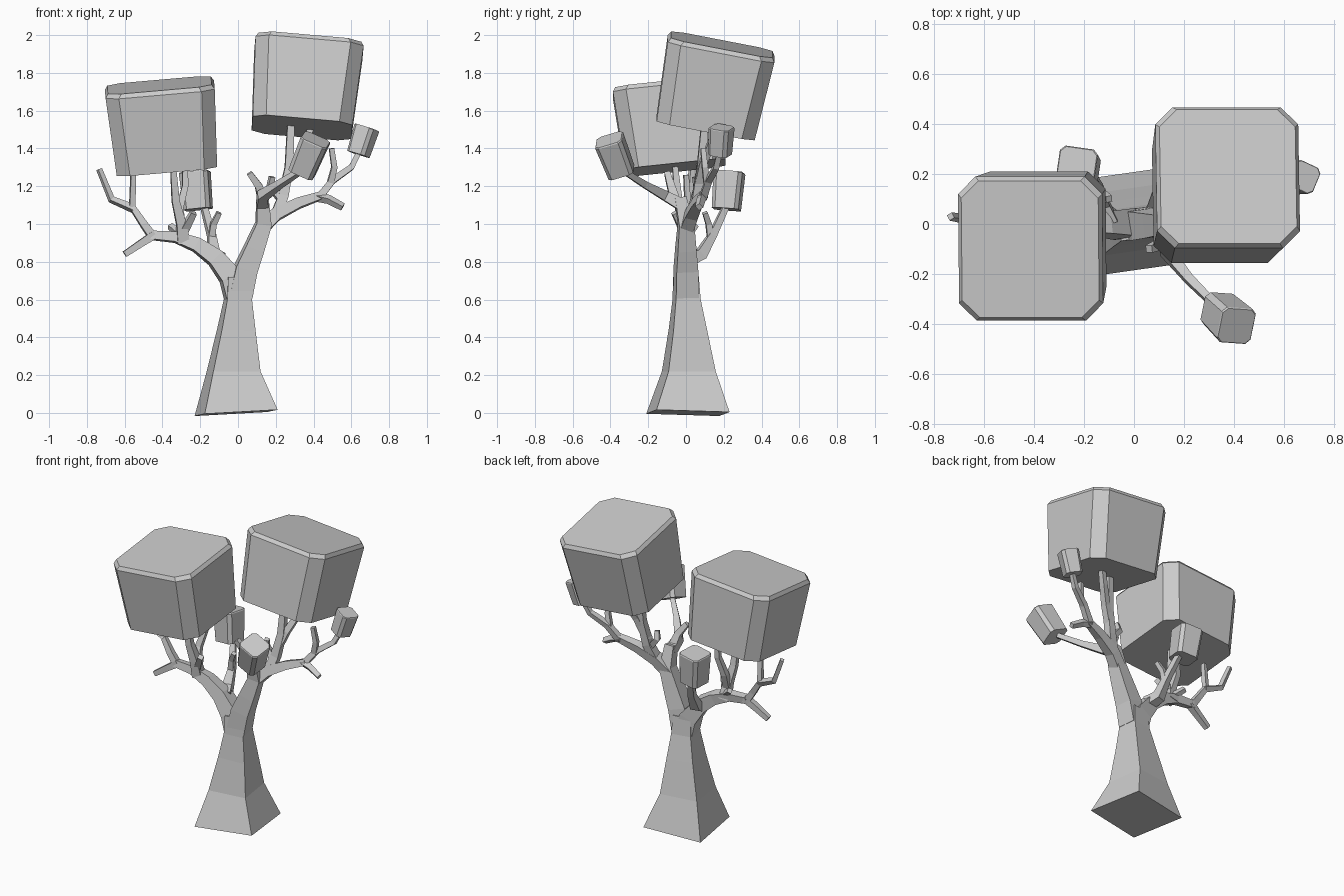
import bpy
import bmesh
from math import radians, cos, sin
from mathutils import Vector, Euler

default_cube = bpy.data.objects.get("Cube")
if default_cube:
    bpy.data.objects.remove(default_cube, do_unlink=True)

# One plain grey for the whole tree
GREY = (0.6, 0.6, 0.6, 1)
grey = bpy.data.materials.new("plain_grey")
grey.use_nodes = True
grey.diffuse_color = GREY
grey.node_tree.nodes["Principled BSDF"].inputs["Base Color"].default_value = GREY

TWIST = radians(8)


def skin_rings(name, rings):
    """Bridge equal-sized rings of points into a closed flat-shaded solid."""
    bm = bmesh.new()
    loops = [[bm.verts.new(point) for point in ring] for ring in rings]
    count = len(loops[0])
    for lower, upper in zip(loops, loops[1:]):
        for i in range(count):
            j = (i + 1) % count
            bm.faces.new((lower[i], lower[j], upper[j], upper[i]))
    bm.faces.new(loops[0][::-1])
    bm.faces.new(loops[-1])
    bmesh.ops.recalc_face_normals(bm, faces=bm.faces[:])
    mesh = bpy.data.meshes.new(name)
    bm.to_mesh(mesh)
    bm.free()
    mesh.materials.append(grey)
    obj = bpy.data.objects.new(name, mesh)
    bpy.context.collection.objects.link(obj)
    return obj


def limb(name, path, widths):
    """Sweep a tapering square section along a path; widths are half widths."""
    points = [Vector(p) for p in path]
    if len(widths) == 2:
        start, end = widths
        last = len(points) - 1
        widths = [start + (end - start) * i / last for i in range(last + 1)]
    steps = [(b - a).normalized() for a, b in zip(points, points[1:])]
    side = Vector((cos(TWIST), sin(TWIST), 0))
    rings = []
    for i, (point, width) in enumerate(zip(points, widths)):
        before, after = steps[max(i - 1, 0)], steps[min(i, len(steps) - 1)]
        tangent = (before + after).normalized()
        side = (side - tangent * side.dot(tangent)).normalized()
        across = tangent.cross(side)
        corners = ((-1, -1), (1, -1), (1, 1), (-1, 1))
        rings.append([point + (side * a + across * b) * width for a, b in corners])
    return skin_rings(name, rings)


def canopy(name, centre, width, height, tilt_x, tilt_y, turn=0, cut=0.07):
    """Tapered block with cut corners and a thin bevel around its top."""
    def octagon(half, z):
        c = half - cut
        return [(half, -c, z), (half, c, z), (c, half, z), (-c, half, z),
                (-half, c, z), (-half, -c, z), (-c, -half, z), (c, -half, z)]
    half, edge = width / 2, width * 0.025
    rings = [octagon(half * 0.92, -height / 2),
             octagon(half, height / 2 - edge * 1.6),
             octagon(half - edge, height / 2)]
    obj = skin_rings(name, rings)
    obj.location = centre
    obj.rotation_euler = Euler((radians(tilt_x), radians(tilt_y), radians(turn)))
    return obj


# Flared square trunk
limb("trunk",
     [(-.01, .01, 0), (-.023, .015, .22), (-.008, .01, .44), (0, .003, .6), (0, 0, .72)],
     [.195, .126, .09, .066, .06])

# Main limbs leaving the fork
limb("left_limb",
     [(-.01, 0, .6), (-.04, 0, .72), (-.12, 0, .82), (-.22, 0, .89),
      (-.33, 0, .93), (-.46, 0, .94)],
     [.055, .056, .045, .036, .027, .022])
limb("right_limb",
     [(.01, 0, .62), (.04, 0, .76), (.085, 0, .87), (.135, 0, 1), (.13, -.03, 1.14)],
     [.06, .058, .05, .04, .03])

# Left side branches
limb("left_low_twig", [(-.44, 0, .945), (-.51, -.01, .9), (-.6, -.02, .84)], [.022, .016])
limb("left_outer_branch",
     [(-.45, 0, .93), (-.5, 0, 1), (-.56, .01, 1.09), (-.555, 0, 1.26)], [.022, .013])
limb("left_tip_twig", [(-.55, .01, 1.08), (-.67, .02, 1.13), (-.735, .03, 1.29)], [.018, .012])
limb("left_inner_branch",
     [(-.29, 0, .9), (-.3, -.02, 1), (-.33, -.04, 1.12), (-.345, -.06, 1.32)], [.032, .014])
limb("left_upright_twig",
     [(-.3, -.01, .98), (-.31, .03, 1.08), (-.28, .06, 1.2), (-.28, .07, 1.33)], [.022, .013])
limb("left_stub", [(-.29, 0, .93), (-.36, .05, .99)], [.018, .014])
limb("left_front_stub", [(-.29, -.01, .96), (-.235, -.06, 1.06)], [.022, .016])
limb("left_back_branch",
     [(-.1, .01, .81), (-.13, .08, .84), (-.14, .14, .94), (-.18, .21, 1.09)],
     [.035, .03, .02, .016])
limb("left_back_stub", [(-.14, .13, .93), (-.13, .12, 1), (-.1, .1, 1.06)], [.018, .013])

# Right side branches
limb("right_outer_branch",
     [(.12, 0, .97), (.2, .03, 1.05), (.32, .06, 1.11), (.44, .09, 1.15)],
     [.036, .033, .027, .02])
limb("right_low_twig", [(.42, .09, 1.145), (.48, .08, 1.13), (.555, .07, 1.09)], [.02, .015])
limb("right_tip_branch",
     [(.43, .09, 1.14), (.5, .12, 1.23), (.6, .16, 1.3), (.645, .18, 1.39)], [.02, .013])
limb("right_tip_twig", [(.49, .11, 1.22), (.51, .1, 1.3), (.495, .09, 1.4)], [.017, .013])
limb("right_inner_branch",
     [(.2, .03, 1.04), (.24, .06, 1.15), (.27, .08, 1.3), (.28, .1, 1.54)], [.03, .018])
limb("right_upright_twig",
     [(.24, .06, 1.18), (.3, .09, 1.32), (.35, .13, 1.42), (.39, .16, 1.52)], [.022, .016])
limb("right_inner_stub", [(.23, .05, 1.13), (.17, .06, 1.2), (.18, .05, 1.25)], [.02, .014])
limb("right_front_branch",
     [(.13, -.02, 1.1), (.13, -.11, 1.15), (.22, -.22, 1.21), (.33, -.33, 1.28)],
     [.032, .026, .018, .014])
limb("right_front_stub", [(.13, -.06, 1.13), (.11, -.08, 1.2), (.06, -.1, 1.27)], [.025, .015])

# Blocks of foliage
canopy("right_canopy", (.358, .147, 1.73), .575, .45, -11, 5)
canopy("left_canopy", (-.397, -.078, 1.517), .58, .44, 6, -5)
canopy("front_small_canopy", (.375, -.375, 1.36), .15, .2, 18, 24, -4, cut=.02)
canopy("right_small_canopy", (.66, .185, 1.44), .115, .15, -10, 15, -25, cut=.018)
canopy("back_small_canopy", (-.22, .222, 1.177), .155, .2, -4, -6, -8, cut=.02)
